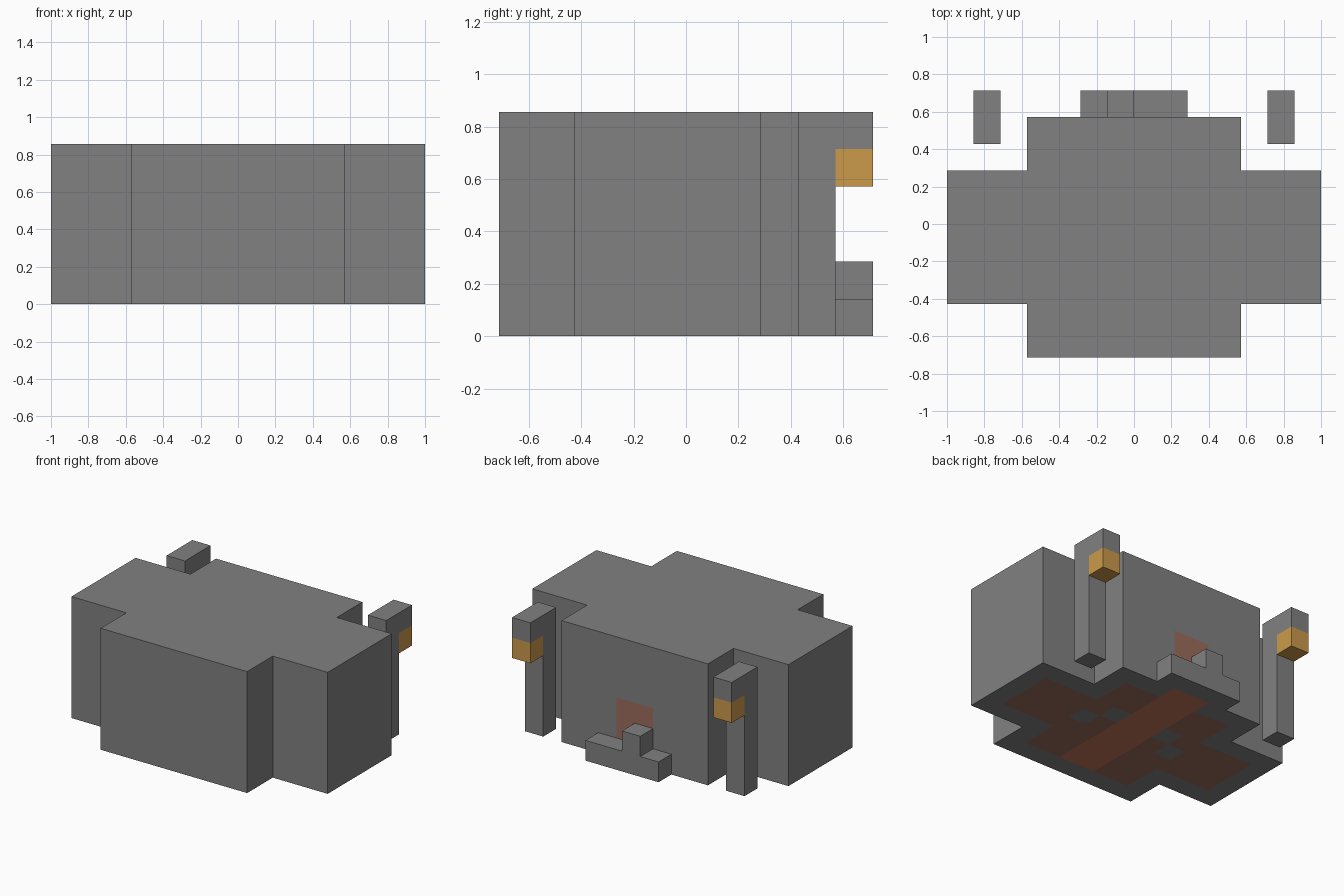
import bpy
import bmesh
from mathutils import Vector

UNIT = 1 / 7  # one block

old = bpy.data.objects.get("Cube")
if old:
    bpy.data.objects.remove(old, do_unlink=True)


def material(name, rgb):
    mat = bpy.data.materials.new(name)
    mat.use_nodes = True
    colour = (*rgb, 1)
    mat.diffuse_color = colour
    mat.node_tree.nodes["Principled BSDF"].inputs["Base Color"].default_value = colour
    return mat


STONE = material("stone grey", (0.22, 0.22, 0.22))
WOOD = material("brown wood", (0.33, 0.15, 0.107))
CARPET = material("red carpet", (0.55, 0.178, 0.095))
GLOW = material("lantern amber", (0.60, 0.32, 0.07))


def finish(name, bm, mats):
    bmesh.ops.recalc_face_normals(bm, faces=bm.faces)
    bmesh.ops.scale(bm, vec=(UNIT,) * 3, verts=bm.verts)
    mesh = bpy.data.meshes.new(name)
    bm.to_mesh(mesh)
    bm.free()
    for mat in mats:
        mesh.materials.append(mat)
    obj = bpy.data.objects.new(name, mesh)
    bpy.context.collection.objects.link(obj)
    return obj


def prism(name, profile, axis, lo, hi, mat):
    """Extrude a profile along x (points are y, z) or y (points are x, z)."""
    bm = bmesh.new()
    points = [(lo, a, b) if axis == "x" else (a, lo, b) for a, b in profile]
    face = bm.faces.new([bm.verts.new(p) for p in points])
    bm.normal_update()
    out = bmesh.ops.extrude_face_region(bm, geom=[face], use_keep_orig=True)
    offset = Vector((hi - lo, 0, 0) if axis == "x" else (0, hi - lo, 0))
    new_verts = [g for g in out["geom"] if isinstance(g, bmesh.types.BMVert)]
    bmesh.ops.translate(bm, vec=offset, verts=new_verts)
    return finish(name, bm, [mat])


def in_plan(x, y, inset=0):
    """Cross-shaped floor plan, optionally inset by the wall thickness."""
    nave = abs(x) < 4 - inset and -5 + inset < y < 4 - inset
    wings = abs(x) < 7 - inset and -3 + inset < y < 2 - inset
    return nave or wings


def is_pillar(x, y):
    return (1 < abs(x) < 2 and 0 < y < 1) or (2 < abs(x) < 3 and -1 < y < 0)


def body_colour(face):
    x, y, z = face.calc_center_median()
    if z < 0.01:  # underside shows the floor pattern
        if abs(x) < 1 and -4 < y < 4:
            return 2
        return 1 if in_plan(x, y, 1) and not is_pillar(x, y) else 0
    # door on the back wall
    return 1 if abs(x) < 1 and y > 3.99 and z < 3 else 0


# Main body: unit grid cut to the plan, raised to door height, then to the roof
bm = bmesh.new()
bmesh.ops.create_grid(bm, x_segments=14, y_segments=10, size=1)
bmesh.ops.scale(bm, vec=(7, 5, 1), verts=bm.verts)
outside = [f for f in bm.faces if not in_plan(*f.calc_center_median().xy)]
bmesh.ops.delete(bm, geom=outside, context="FACES")
layer = list(bm.faces)
for keep in (True, False):
    out = bmesh.ops.extrude_face_region(bm, geom=layer, use_keep_orig=keep)
    if not keep:
        leftover = [f for f in layer if f.is_valid]
        bmesh.ops.delete(bm, geom=leftover, context="FACES")
    verts = [g for g in out["geom"] if isinstance(g, bmesh.types.BMVert)]
    layer = [g for g in out["geom"] if isinstance(g, bmesh.types.BMFace)]
    bmesh.ops.translate(bm, vec=(0, 0, 3), verts=verts)
loose = [v for v in bm.verts if not v.link_faces]
bmesh.ops.delete(bm, geom=loose, context="VERTS")
loose = [e for e in bm.edges if not e.link_faces]
bmesh.ops.delete(bm, geom=loose, context="EDGES")
bmesh.ops.recalc_face_normals(bm, faces=bm.faces)
for f in bm.faces:
    f.material_index = body_colour(f)
bmesh.ops.dissolve_limit(
    bm, angle_limit=0.05, delimit={"MATERIAL"},
    verts=[v for v in bm.verts if v.co.z > 0.01],
    edges=[e for e in bm.edges if max(v.co.z for v in e.verts) > 0.01])
finish("main_body", bm, [STONE, WOOD, CARPET])

# Doorstep with one taller block
prism("doorstep", [(-2, 0), (2, 0), (2, 1), (0, 1), (0, 2), (-1, 2), (-1, 1), (-2, 1)],
      "y", 4, 5, STONE)

# Lamp posts with an overhanging arm and a lantern hung beneath
for side, x in (("right", -6), ("left", 5)):
    prism(side + "_lamp_post", [(3, 0), (4, 0), (4, 5), (5, 5), (5, 6), (3, 6)],
          "x", x, x + 1, STONE)
    prism(side + "_lantern", [(4, 4), (5, 4), (5, 5), (4, 5)], "x", x, x + 1, GLOW)
